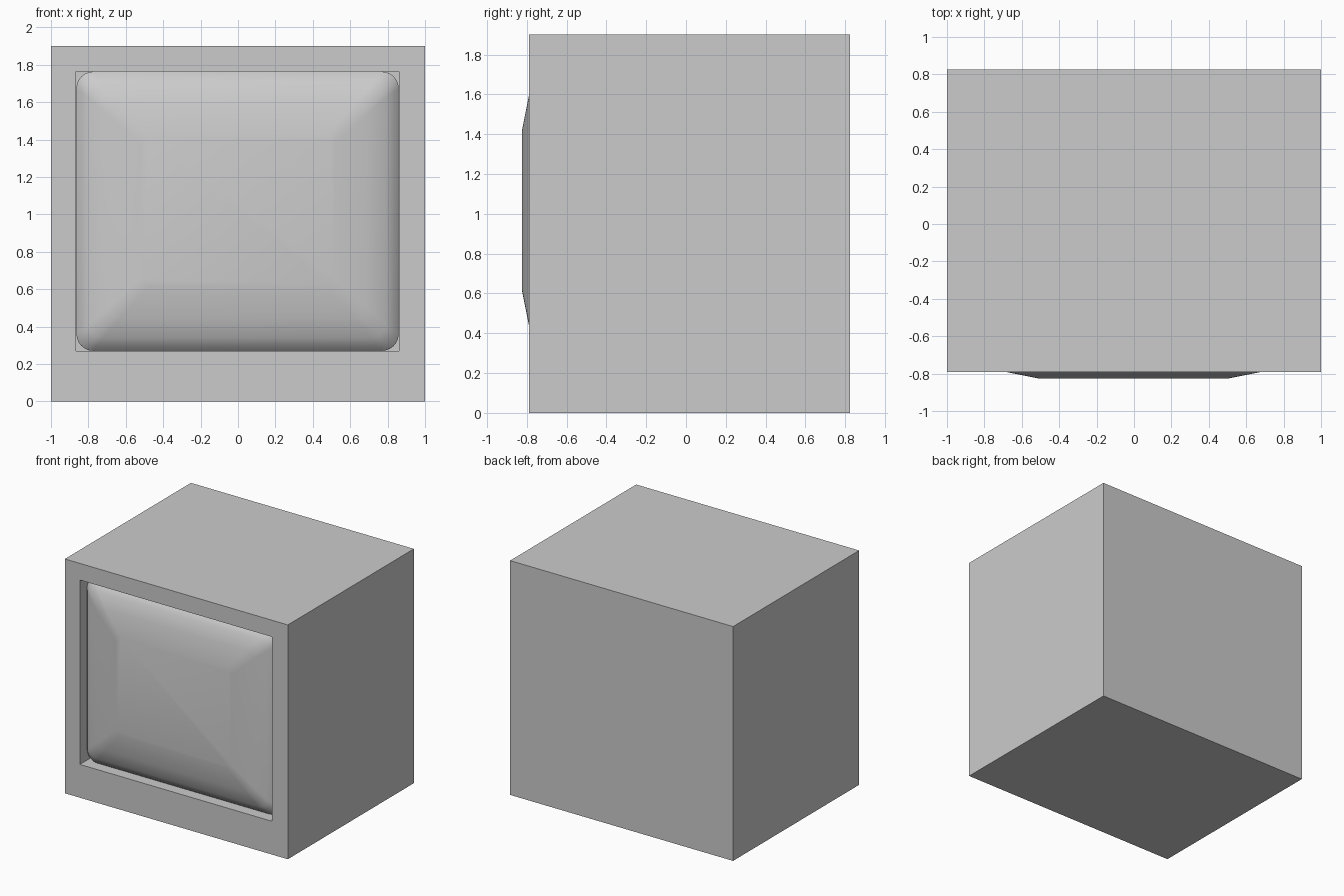
import bpy, bmesh
from math import pi, sin, cos

if "Cube" in bpy.data.objects:
    bpy.data.objects.remove(bpy.data.objects["Cube"])


def rounded_rect(x0, x1, z0, z1, y, r=0.0, seg=6):
    """Loop of points in the XZ plane; r = 0 gives a plain rectangle."""
    if r == 0:
        return [(x1, y, z1), (x0, y, z1), (x0, y, z0), (x1, y, z0)]
    centres = [(x1 - r, z1 - r), (x0 + r, z1 - r), (x0 + r, z0 + r), (x1 - r, z0 + r)]
    return [(cx + r * cos(pi / 2 * (q + i / seg)), y, cz + r * sin(pi / 2 * (q + i / seg)))
            for q, (cx, cz) in enumerate(centres) for i in range(seg + 1)]


def loft(name, rings):
    """Bridge matching loops and cap both ends."""
    bm = bmesh.new()
    loops = [[bm.verts.new(p) for p in ring] for ring in rings]
    for a, b in zip(loops, loops[1:]):
        for i in range(len(a)):
            j = (i + 1) % len(a)
            bm.faces.new((a[i], a[j], b[j], b[i]))
    bm.faces.new(loops[0])
    bm.faces.new(loops[-1])
    bmesh.ops.recalc_face_normals(bm, faces=bm.faces[:])
    mesh = bpy.data.meshes.new(name)
    bm.to_mesh(mesh)
    bm.free()
    obj = bpy.data.objects.new(name, mesh)
    bpy.context.collection.objects.link(obj)
    return obj


FRONT, BACK = -0.79, 0.825
OPENING = (-0.865, 0.86, 0.27, 1.765)

# Cabinet: box with a rectangular recess in the front
loft("cabinet", [
    rounded_rect(-1, 1, 0, 1.9, BACK),
    rounded_rect(-1, 1, 0, 1.9, FRONT),
    rounded_rect(*OPENING, FRONT),
    rounded_rect(*OPENING, -0.65),
])

# Screen: bulging rounded panel as (inset from opening, y, corner radius)
profile = [(0.001, -0.655, 0.09), (0.001, -0.70, 0.09), (0.025, -0.728, 0.085),
           (0.07, -0.76, 0.075), (0.175, -0.79, 0.06), (0.35, -0.825, 0.04)]
x0, x1, z0, z1 = OPENING
screen = loft("screen", [
    rounded_rect(x0 + d, x1 - d, z0 + d, z1 - d, y, r) for d, y, r in profile])

bpy.context.view_layer.objects.active = screen
screen.select_set(True)
bpy.ops.object.shade_smooth_by_angle(angle=pi / 5)
